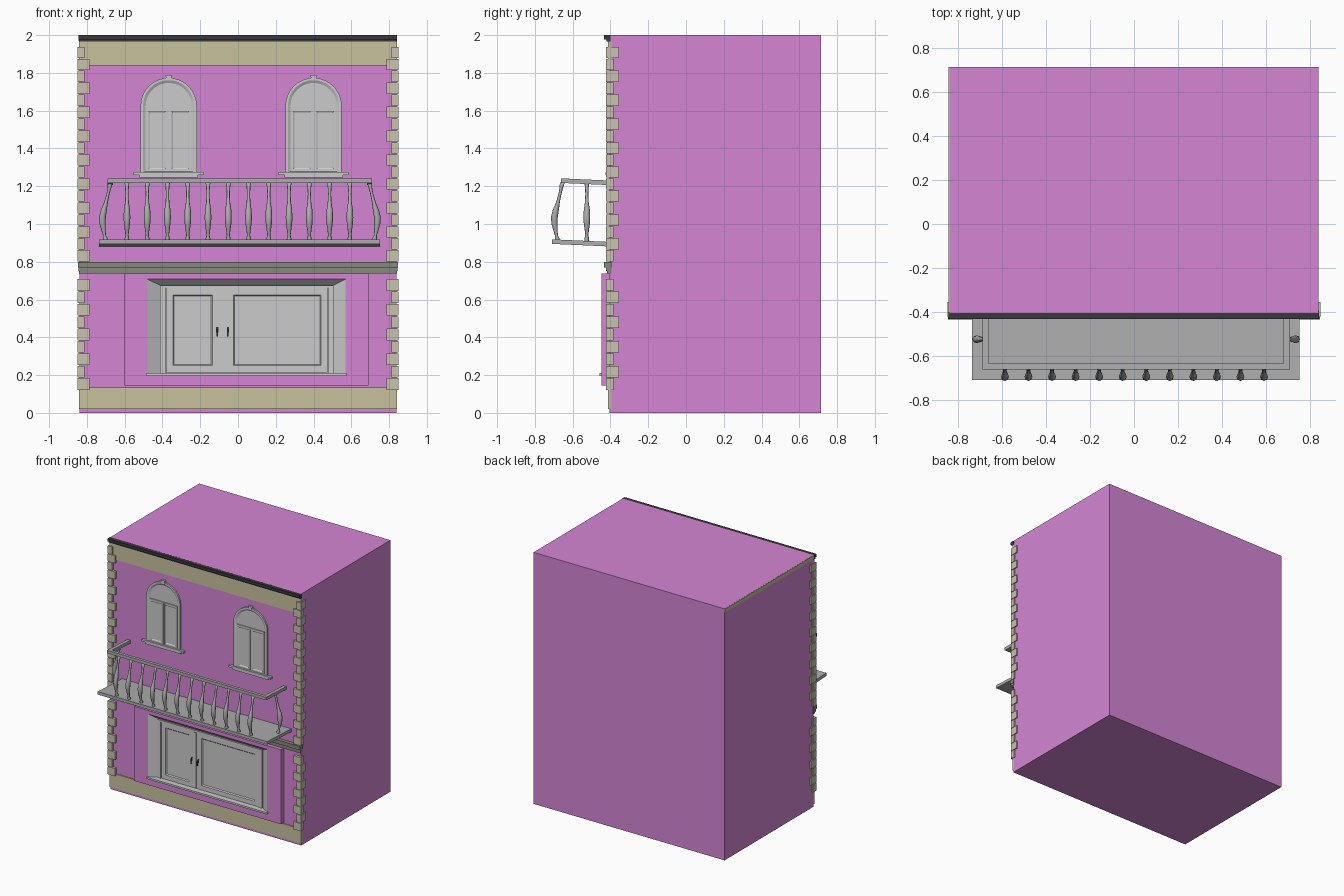
import bpy, bmesh, math
from mathutils import Vector

if "Cube" in bpy.data.objects:
    bpy.data.objects.remove(bpy.data.objects["Cube"])


def mat(name, r, g, b):
    m = bpy.data.materials.new(name)
    m.diffuse_color = (r, g, b, 1)
    m.use_nodes = True
    m.node_tree.nodes["Principled BSDF"].inputs["Base Color"].default_value = m.diffuse_color
    return m


PURPLE = mat("purple_paint", 0.66, 0.24, 0.66)
BEIGE = mat("beige_stone", 0.58, 0.54, 0.34)
QUOIN = mat("quoin_stone", 0.58, 0.54, 0.42)
TRIM = mat("trim_grey", 0.24, 0.25, 0.21)
DARK = mat("dark_cornice", 0.04, 0.04, 0.045)
IRON = mat("balcony_grey", 0.42, 0.42, 0.42)


def finish(name, bm, material=None):
    bmesh.ops.recalc_face_normals(bm, faces=bm.faces)
    me = bpy.data.meshes.new(name)
    bm.to_mesh(me)
    bm.free()
    ob = bpy.data.objects.new(name, me)
    bpy.context.collection.objects.link(ob)
    if material:
        me.materials.append(material)
    return ob


def boxes(name, dims, material=None):
    """Each entry: x0, x1, y0, y1, z0, z1."""
    bm = bmesh.new()
    for x0, x1, y0, y1, z0, z1 in dims:
        vs = bmesh.ops.create_cube(bm, size=1)["verts"]
        for v in vs:
            v.co = Vector(((x0 + x1) / 2 + v.co.x * (x1 - x0),
                           (y0 + y1) / 2 + v.co.y * (y1 - y0),
                           (z0 + z1) / 2 + v.co.z * (z1 - z0)))
    return finish(name, bm, material)


def loft(name, loops, material=None, cap=True):
    """Bridge equal-length closed loops; cap the last one."""
    bm = bmesh.new()
    rings = [[bm.verts.new(p) for p in lp] for lp in loops]
    n = len(rings[0])
    for a, b in zip(rings, rings[1:]):
        for i in range(n):
            j = (i + 1) % n
            bm.faces.new((a[i], a[j], b[j], b[i]))
    if cap:
        bm.faces.new(rings[-1])
    return finish(name, bm, material)


def rect(x0, x1, z0, z1, y):
    return [(x0, y, z0), (x1, y, z0), (x1, y, z1), (x0, y, z1)]


def arch(cx, r, base, spring, y, n=16):
    pts = [(cx - r, y, base), (cx + r, y, base)]
    return pts + [(cx + r * math.cos(math.pi * i / n), y,
                   spring + r * math.sin(math.pi * i / n)) for i in range(n + 1)]


def leaf(name, x0, x1, z0, z1, y, stile=0.03, drop=0.008):
    """Framed door or sash with a sunken panel."""
    s, t = stile, stile + 0.007
    return loft(name, [rect(x0, x1, z0, z1, y + 0.015), rect(x0, x1, z0, z1, y),
                       rect(x0 + s, x1 - s, z0 + s, z1 - s, y),
                       rect(x0 + t, x1 - t, z0 + t, z1 - t, y + drop)])


F = -0.405  # front wall plane

# House body, painted bands and cornices
boxes("house_body", [(-0.84, 0.84, F, 0.715, 0, 2)], PURPLE)
boxes("base_band", [(-0.842, 0.842, F - 0.008, F + 0.01, 0.02, 0.135)], BEIGE)
boxes("frieze_band", [(-0.842, 0.842, F - 0.008, F + 0.01, 1.84, 1.965)], BEIGE)
boxes("top_cornice", [(-0.843, 0.843, -0.42, F + 0.005, 1.965, 1.98),
                      (-0.845, 0.843, -0.433, F + 0.005, 1.977, 2.0)], DARK)
boxes("side_cornice", [(-0.844, -0.835, F, 0.715, 1.97, 1.999)], BEIGE)
boxes("storey_cornice", [(-0.843, 0.843, -0.418, F + 0.01, 0.738, 0.75),
                         (-0.845, 0.845, -0.424, F + 0.01, 0.75, 0.77),
                         (-0.848, 0.848, -0.435, F + 0.01, 0.77, 0.8)], TRIM)

# Corner stones, alternating long side on front and on flank
stones = []
for z0, z1, n in ((0.12, 0.71, 9), (0.80, 1.94, 18)):
    h = (z1 - z0) / n
    for i in range(n):
        xin, yin = (0.785, -0.385) if i % 2 == 0 else (0.812, -0.355)
        for s in (-1, 1):
            xa, xb = sorted((s * xin, s * 0.849))
            stones.append((xa, xb, -0.424, yin, z0 + i * h + 0.002, z0 + (i + 1) * h - 0.002))
boxes("corner_stones", stones, QUOIN)

# Shopfront surround: projecting panel with opening
loft("shop_surround", [rect(-0.6, 0.69, 0.145, 0.737, F),
                       rect(-0.6, 0.69, 0.145, 0.737, -0.447),
                       rect(-0.48, 0.57, 0.2, 0.708, -0.447)], PURPLE, cap=False)
loft("shop_reveal", [rect(-0.48, 0.57, 0.2, 0.708, -0.447),
                     rect(-0.412, 0.505, 0.212, 0.675, -0.41)])
loft("shop_frame", [rect(-0.412, 0.505, 0.212, 0.675, -0.41),
                    rect(-0.412, 0.505, 0.212, 0.675, -0.422),
                    rect(-0.385, 0.478, 0.212, 0.66, -0.422),
                    rect(-0.385, 0.478, 0.212, 0.66, -0.41)], cap=False)
boxes("shop_sill", [(-0.485, 0.575, -0.458, -0.41, 0.196, 0.21)])
leaf("shop_door_left", -0.38, -0.1, 0.215, 0.66, -0.42, 0.035)
leaf("shop_door_right", -0.06, 0.475, 0.215, 0.66, -0.42, 0.035)
boxes("shop_mullion", [(-0.1, -0.06, -0.42, -0.408, 0.215, 0.66),
                       (-0.091, -0.071, -0.427, -0.41, 0.222, 0.66)])
boxes("shop_handles", [d for x in (-0.11, -0.053) for d in (
    (x - 0.006, x + 0.006, -0.424, -0.418, 0.425, 0.455),
    (x - 0.003, x + 0.003, -0.434, -0.42, 0.435, 0.441),
    (x - 0.004, x + 0.004, -0.437, -0.431, 0.405, 0.445))], DARK)

# Two arched upper windows
for side, cx in (("left", -0.367), ("right", 0.4)):
    loft(f"window_frame_{side}", [arch(cx, 0.149, 1.262, 1.625, F),
                                  arch(cx, 0.149, 1.262, 1.625, -0.417),
                                  arch(cx, 0.136, 1.272, 1.625, -0.417),
                                  arch(cx, 0.122, 1.278, 1.625, -0.409)])
    for k, s in (("a", -1), ("b", 1)):
        xa, xb = sorted((cx + s * 0.003, cx + s * 0.12))
        leaf(f"window_sash_{side}_{k}", xa, xb, 1.278, 1.61, -0.414, 0.012, 0.004)
    boxes(f"window_bars_{side}", [(cx - 0.122, cx + 0.122, -0.416, F, 1.605, 1.615),
                                  (cx + 0.004, cx + 0.014, -0.417, F, 1.278, 1.61)])
    boxes(f"window_sill_{side}", [(cx - 0.185, cx + 0.185, -0.425, F, 1.26, 1.275),
                                  (cx - 0.155, cx + 0.155, -0.418, F, 1.245, 1.26)])
    loft(f"window_keystone_{side}", [
        [(cx - w, y, 1.762), (cx + w, y, 1.762), (cx + w + 0.005, y, 1.79), (cx - w - 0.005, y, 1.79)]
        for w, y in ((0.012, F), (0.012, -0.42))])


# Balcony slab and rail, both sloping very slightly to the wall
def tilt(ob):
    for v in ob.data.vertices:
        v.co.z -= (v.co.y + 0.56) * 0.045


tilt(boxes("balcony_slab", [(-0.737, 0.753, -0.71, F, 0.888, 0.912)], IRON))
tilt(boxes("balcony_rail", [(-0.69, 0.71, -0.662, -0.635, 1.213, 1.237),
                            (-0.69, -0.662, -0.635, F, 1.213, 1.237),
                            (0.682, 0.71, -0.635, F, 1.213, 1.237)], IRON))

# Bellied balusters: height, outward offset, radius
PROFILE = [(0.908, 0.025, 0.013), (0.925, 0.027, 0.012), (0.94, 0.031, 0.008),
           (0.965, 0.036, 0.011), (1.0, 0.041, 0.016), (1.035, 0.042, 0.018),
           (1.075, 0.034, 0.016), (1.115, 0.023, 0.010), (1.16, 0.012, 0.008),
           (1.195, 0.004, 0.010), (1.22, 0.0, 0.013)]


def baluster(name, x, y, dx, dy):
    ob = loft(name, [[(x + dx * o + r * math.cos(a), y + dy * o + r * math.sin(a), z)
                      for a in (math.tau * i / 8 for i in range(8))]
                     for z, o, r in PROFILE], IRON)
    ob.data.shade_smooth()


for i in range(12):
    baluster(f"front_baluster_{i + 1}", -0.588 + i * 0.1073, -0.655, 0, -1)
baluster("left_baluster", -0.676, -0.525, -1, 0)
baluster("right_baluster", 0.696, -0.525, 1, 0)
